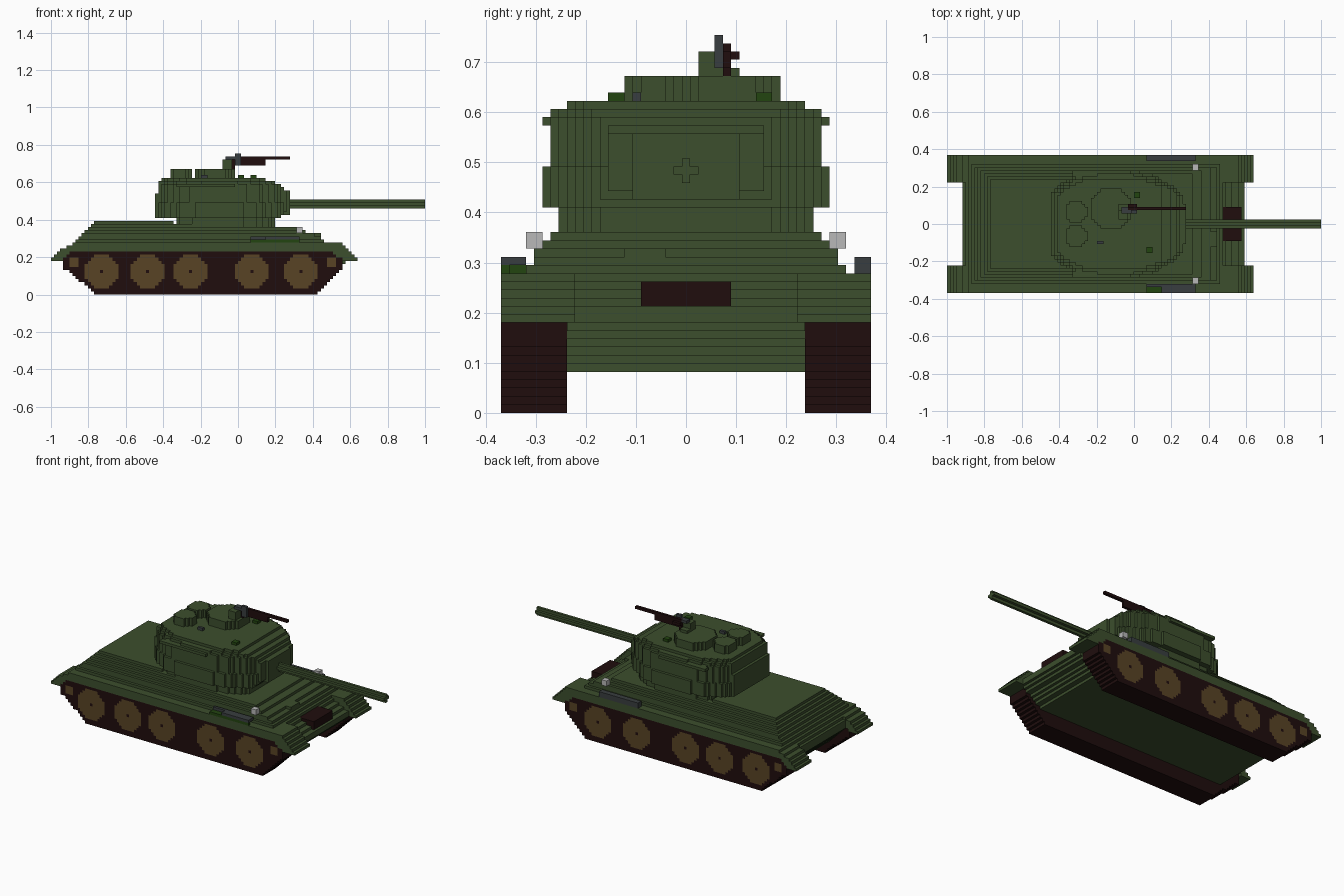
import bpy, bmesh, math

if "Cube" in bpy.data.objects:
    bpy.data.objects.remove(bpy.data.objects["Cube"], do_unlink=True)

V = 2 / 122                      # edge of one block
NX, NY, NZ = 122, 45, 46         # block grid
taken = set()                    # each block belongs to one part only


def material(name, rgb):
    m = bpy.data.materials.new(name)
    m.use_nodes = True
    m.diffuse_color = (*rgb, 1)
    bsdf = m.node_tree.nodes["Principled BSDF"]
    bsdf.inputs["Base Color"].default_value = (*rgb, 1)
    bsdf.inputs["Roughness"].default_value = 0.9
    return m


GREEN = material("olive green", (0.045, 0.077, 0.026))
DARK = material("dark brown red", (0.014, 0.004, 0.004))
TAN = material("wheel tan", (0.098, 0.056, 0.018))
LEAF = material("leaf green", (0.016, 0.058, 0.005))
GREY = material("slate grey", (0.040, 0.047, 0.050))
LIGHT = material("lamp grey", (0.48, 0.48, 0.48))


def at(t, pts):
    """Linear interpolation through (t, value) points."""
    if t <= pts[0][0]:
        return pts[0][1]
    for (a, va), (b, vb) in zip(pts, pts[1:]):
        if t <= b:
            return va + (vb - va) * (t - a) / (b - a)
    return pts[-1][1]


# outward direction of a block face, and its corners in winding order
SIDES = [((1, 0, 0), [(1, 0, 0), (1, 1, 0), (1, 1, 1), (1, 0, 1)]),
         ((-1, 0, 0), [(0, 0, 0), (0, 0, 1), (0, 1, 1), (0, 1, 0)]),
         ((0, 1, 0), [(0, 1, 0), (0, 1, 1), (1, 1, 1), (1, 1, 0)]),
         ((0, -1, 0), [(0, 0, 0), (1, 0, 0), (1, 0, 1), (0, 0, 1)]),
         ((0, 0, 1), [(0, 0, 1), (1, 0, 1), (1, 1, 1), (0, 1, 1)]),
         ((0, 0, -1), [(0, 0, 0), (0, 1, 0), (1, 1, 0), (1, 0, 0)])]


def part(name, mat, xr, yr, zr, test=lambda x, y, z: True):
    """Fill the free blocks whose centres lie in the box and pass the test."""
    cells = set()
    xs = [(i, -1 + (i + .5) * V) for i in range(NX)]
    ys = [(j, (j - 22) * V) for j in range(NY)]
    zs = [(k, (k + .5) * V) for k in range(NZ)]
    for i, x in xs:
        if xr[0] < x < xr[1]:
            for j, y in ys:
                if min(yr) < y < max(yr):
                    for k, z in zs:
                        if zr[0] < z < zr[1] and (i, j, k) not in taken and test(x, y, z):
                            cells.add((i, j, k))
    taken.update(cells)
    bm = bmesh.new()
    verts = {}

    def vert(c):
        if c not in verts:
            verts[c] = bm.verts.new((-1 + c[0] * V, (c[1] - 22.5) * V, c[2] * V))
        return verts[c]

    for i, j, k in sorted(cells):
        for (a, b, c), corners in SIDES:
            if (i + a, j + b, k + c) not in cells:
                bm.faces.new([vert((i + p, j + q, k + r)) for p, q, r in corners])
    me = bpy.data.meshes.new(name)
    bm.to_mesh(me)
    bm.free()
    me.materials.append(mat)
    ob = bpy.data.objects.new(name, me)
    bpy.context.collection.objects.link(ob)
    return ob


def disc(cx, cz, r, hub):
    cx = -1 + (math.floor((cx + 1) / V) + .5) * V
    cz = (math.floor(cz / V) + .5) * V
    return lambda x, y, z: hub <= math.hypot(x - cx, z - cz) < r


# running gear, fenders and fittings on both sides
FENDER_TOP = [(-1, .195), (-.93, .25), (-.87, .282), (.53, .282), (.57, .262), (.635, .197)]
FENDER_LOW = [(-1, .18), (-.94, .18), (-.89, .232), (.5, .232), (.56, .18), (.64, .18)]
TRACK_REAR = [(0, -.755), (.14, -.93), (.2, -.935), (.235, -.9)]
TRACK_NOSE = [(0, .41), (.14, .55), (.2, .56), (.235, .52)]
for side, s in (("front", -1), ("back", 1)):
    outer = (s * .354, s * .37)
    for n, cx in enumerate((-.722, -.49, -.258, .08, .342)):
        part(f"{side}_road_wheel_{n + 1}", TAN, (-1, 1), outer, (0, .3), disc(cx, .12, .09, .01))
    for label, cx in (("idler", -.875), ("drive", .5)):
        part(f"{side}_{label}_wheel", TAN, (-1, 1), outer, (0, .24), disc(cx, .175, .029, 0))
    part(f"{side}_fender", GREEN, (-1, .64), (s * .222, s * .38), (.17, .29),
         lambda x, y, z: at(x, FENDER_LOW) < z < at(x, FENDER_TOP))
    part(f"{side}_track", DARK, (-1, 1), (s * .238, s * .38), (0, .25),
         lambda x, y, z: at(z, TRACK_REAR) < x < at(z, TRACK_NOSE))
    part(f"{side}_headlight", LIGHT, (.31, .345), (s * .283, s * .32), (.328, .361))
    part(f"{side}_headlight_post", GREEN, (.31, .33), (s * .283, s * .305), (.279, .33))
    if s < 0:
        part("front_tool_cover", LEAF, (.07, .3), (-.313, -.352), (.279, .296))
        part("front_tool_lid_edge", GREY, (.07, .32), (-.313, -.335), (.295, .311))
        part("front_tool_edge", LEAF, (.07, .32), (-.352, -.37), (.279, .296))
        part("front_tool_bar", GREY, (.14, .33), (-.335, -.37), (.295, .311))
    else:
        part("back_tool_box", GREY, (.07, .32), (.335, .37), (.279, .311))

# hull with stepped sides, nose and stern
HULL_REAR = [(.085, -.8), (.2, -.91), (.25, -.91), (.295, -.865), (.393, -.77)]
HULL_NOSE = [(.085, .46), (.18, .58), (.2, .586), (.215, .58), (.25, .5), (.31, .44),
             (.335, .36), (.352, .31), (.365, .28), (.37, -.33), (.4, -.35)]
HULL_HALF = [(.279, .24), (.281, .325), (.303, .308), (.32, .305), (.336, .285),
             (.352, .268), (.369, .252), (.385, .238)]
part("spare_track_links", DARK, (.47, .57), (-.092, .092), (.212, .263))
part("hull", GREEN, (-1, 1), (-.37, .37), (.082, .394),
     lambda x, y, z: at(z, HULL_REAR) < x < at(z, HULL_NOSE) and abs(y) < at(z, HULL_HALF))
for n, y in enumerate((.057, .123)):
    part(f"hull_marker_{n + 1}", LEAF, (.35, .385), (y - .018, y + .018), (.31, .33))
part("driver_hatch", GREEN, (.34, .45), (-.125, -.04), (.295, .328))

# turret: plan outline, set in towards the roof and over the ring
PLAN = [(-.45, .15), (-.4, .195), (-.3, .255), (-.2, .276), (0, .276), (.1, .25),
        (.2, .195), (.27, .135)]
TUR_REAR = [(.41, -.32), (.411, -.45), (.49, -.45), (.6, -.42), (.625, -.4)]
TUR_NOSE = [(.41, .2), (.411, .23), (.45, .262), (.55, .262), (.6, .2), (.625, .12)]
TUR_INSET = [(.41, .022), (.411, -.01), (.49, -.01), (.491, 0), (.585, 0), (.6, .015), (.62, .036)]
part("turret", GREEN, (-1, .27), (-.37, .37), (.36, .624),
     lambda x, y, z: at(z, TUR_REAR) < x < at(z, TUR_NOSE)
     and abs(y) < at(x, PLAN) - at(z, TUR_INSET))
for side, s in (("front", -1), ("back", 1)):
    part(f"{side}_turret_rail", GREEN, (-.32, -.02), (s * .26, s * .29), (.573, .591))
part("mantlet", GREEN, (.24, .28), (-.11, .11), (.43, .56))

# gun barrel with a cross-shaped section
part("gun_barrel", GREEN, (.25, 1), (-.025, .025), (.458, .509),
     lambda x, y, z: abs(y) < .01 or .475 < z < .492)


def round_cap(cx, cy, r):
    return lambda x, y, z: math.hypot(x - cx, y - cy) < r


# roof fittings
part("cupola", GREEN, (-.3, .05), (-.1, .25), (.62, .673), round_cap(-.125, .082, .112))
for side, y in (("front", -.066), ("back", .066)):
    part(f"{side}_roof_vent", GREEN, (-.4, -.22), (-.2, .2), (.62, .673),
         round_cap(-.307, y, .058))
part("roof_block_front", LEAF, (.06, .095), (-.156, -.123), (.6, .64))
part("roof_block_back", LEAF, (-.005, .03), (.14, .172), (.6, .64))
part("roof_periscope", GREY, (-.2, -.16), (-.107, -.09), (.62, .64))

# roof machine gun on its mount
part("machine_gun_grip", DARK, (-.035, -.012), (.073, .09), (.64, .738))
part("machine_gun_barrel", DARK, (-.01, .28), (.073, .09), (.721, .738))
part("machine_gun_body", DARK, (-.03, .15), (.073, .09), (.688, .721))
part("machine_gun_handle", DARK, (-.03, .02), (.09, .107), (.705, .721))
part("machine_gun_sight", GREY, (-.01, .012), (.057, .073), (.688, .755))
part("machine_gun_stock", GREY, (-.07, -.012), (.057, .09), (.721, .738))
part("machine_gun_mount", GREEN, (-.085, -.03), (.025, .08), (.67, .721))
part("machine_gun_mount_step", GREEN, (-.085, -.03), (.08, .107), (.67, .69))
